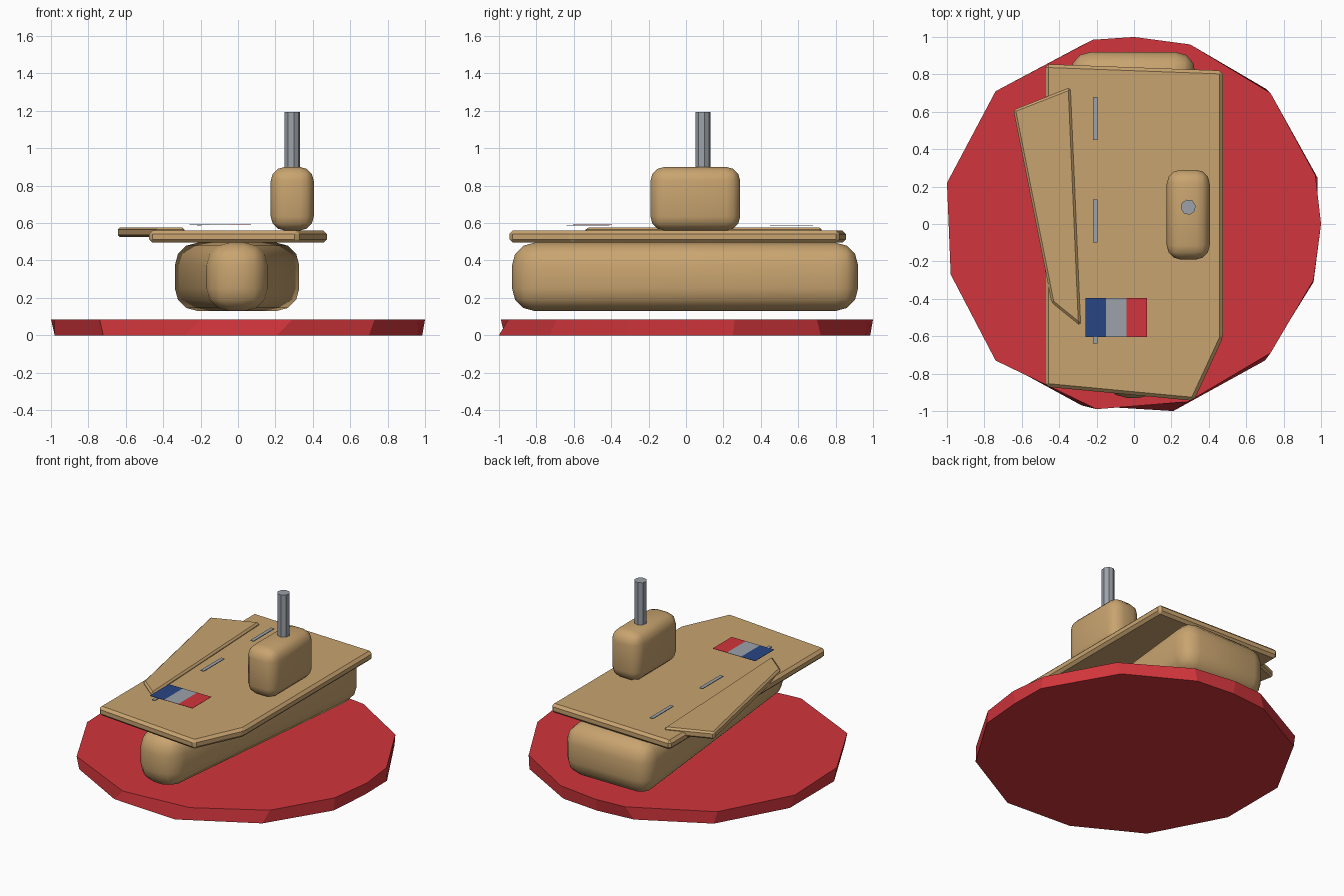
import bpy
import bmesh
from math import cos, sin, pi

if "Cube" in bpy.data.objects:
    bpy.data.objects.remove(bpy.data.objects["Cube"], do_unlink=True)


def material(name, color):
    mat = bpy.data.materials.new(name)
    mat.use_nodes = True
    mat.diffuse_color = (*color, 1)
    mat.node_tree.nodes["Principled BSDF"].inputs["Base Color"].default_value = (*color, 1)
    return mat


tan = material("tan", (0.58, 0.37, 0.16))
red = material("red", (0.64, 0.036, 0.045))
blue = material("blue", (0.022, 0.06, 0.23))
grey = material("grey", (0.33, 0.36, 0.4))


def prism(name, outline, z0, z1, mat, bevel=0, segments=1, smooth=False, top=None):
    """Extrude an outline from z0 to z1, optionally to a different top outline."""
    bm = bmesh.new()
    lower = [bm.verts.new((x, y, z0)) for x, y in outline]
    upper = [bm.verts.new((x, y, z1)) for x, y in top or outline]
    bm.faces.new(lower[::-1])
    bm.faces.new(upper)
    for i in range(len(lower)):
        j = (i + 1) % len(lower)
        bm.faces.new((lower[i], lower[j], upper[j], upper[i]))
    bmesh.ops.recalc_face_normals(bm, faces=bm.faces)
    if bevel:
        bmesh.ops.bevel(bm, geom=bm.edges[:], offset=bevel, segments=segments,
                        profile=0.5, affect='EDGES', clamp_overlap=True)
    for face in bm.faces:
        face.smooth = smooth
    mesh = bpy.data.meshes.new(name)
    bm.to_mesh(mesh)
    bm.free()
    mesh.materials.append(mat)
    obj = bpy.data.objects.new(name, mesh)
    bpy.context.collection.objects.link(obj)
    return obj


def rect(x0, x1, y0, y1):
    return [(x0, y0), (x1, y0), (x1, y1), (x0, y1)]


# Uneven, slightly twisted round base
base_low = [(-0.28, -0.97), (0.21, -1), (0.7, -0.73), (0.96, -0.31), (0.985, 0),
            (0.98, 0.25), (0.71, 0.72), (0.28, 0.96), (0, 0.985), (-0.27, 0.96),
            (-0.72, 0.72), (-0.98, 0.25), (-0.98, -0.24), (-0.72, -0.73)]
base_top = [(-0.2, -0.99), (0.29, -0.95), (0.73, -0.69), (0.96, -0.3), (1, 0),
            (0.97, 0.26), (0.73, 0.7), (0.3, 0.96), (0, 1), (-0.22, 0.985),
            (-0.74, 0.71), (-1, 0.22), (-0.98, -0.27), (-0.74, -0.73)]
prism("base", base_low, 0, 0.085, red, top=base_top)

# Tapered hull with rounded edges
prism("hull", [(-0.155, -0.93), (0.145, -0.93), (0.34, 0.92), (-0.35, 0.92)],
      0.13, 0.495, tan, 0.12, 3, True)

# Flight deck and the angled landing deck
prism("deck", [(-0.475, -0.87), (0.32, -0.945), (0.475, -0.61), (0.475, 0.82), (-0.475, 0.855)],
      0.495, 0.56, tan, 0.018)
prism("angled_deck", [(-0.44, -0.42), (-0.285, -0.545), (-0.34, 0.73), (-0.645, 0.61)],
      0.525, 0.577, tan, 0.012)

# Island tower and mast
prism("tower", rect(0.175, 0.405, -0.19, 0.29), 0.56, 0.9, tan, 0.075, 3, True)
ring = [(0.29 + 0.041 * cos(i * pi / 4 + 0.2), 0.09 + 0.041 * sin(i * pi / 4 + 0.2)) for i in range(8)]
prism("mast", ring, 0.88, 1.195, grey)

# Runway dashes
for i, y in enumerate((-0.64, -0.1, 0.45)):
    prism(f"runway_dash_{i + 1}", rect(-0.22, -0.195, y, y + 0.23), 0.583, 0.588, grey)

# Striped deck panel
for i, (name, mat) in enumerate((("blue", blue), ("grey", grey), ("red", red))):
    x = -0.26 + i * 0.11
    prism(f"{name}_stripe", rect(x, x + 0.11, -0.605, -0.395), 0.589, 0.591, mat)
